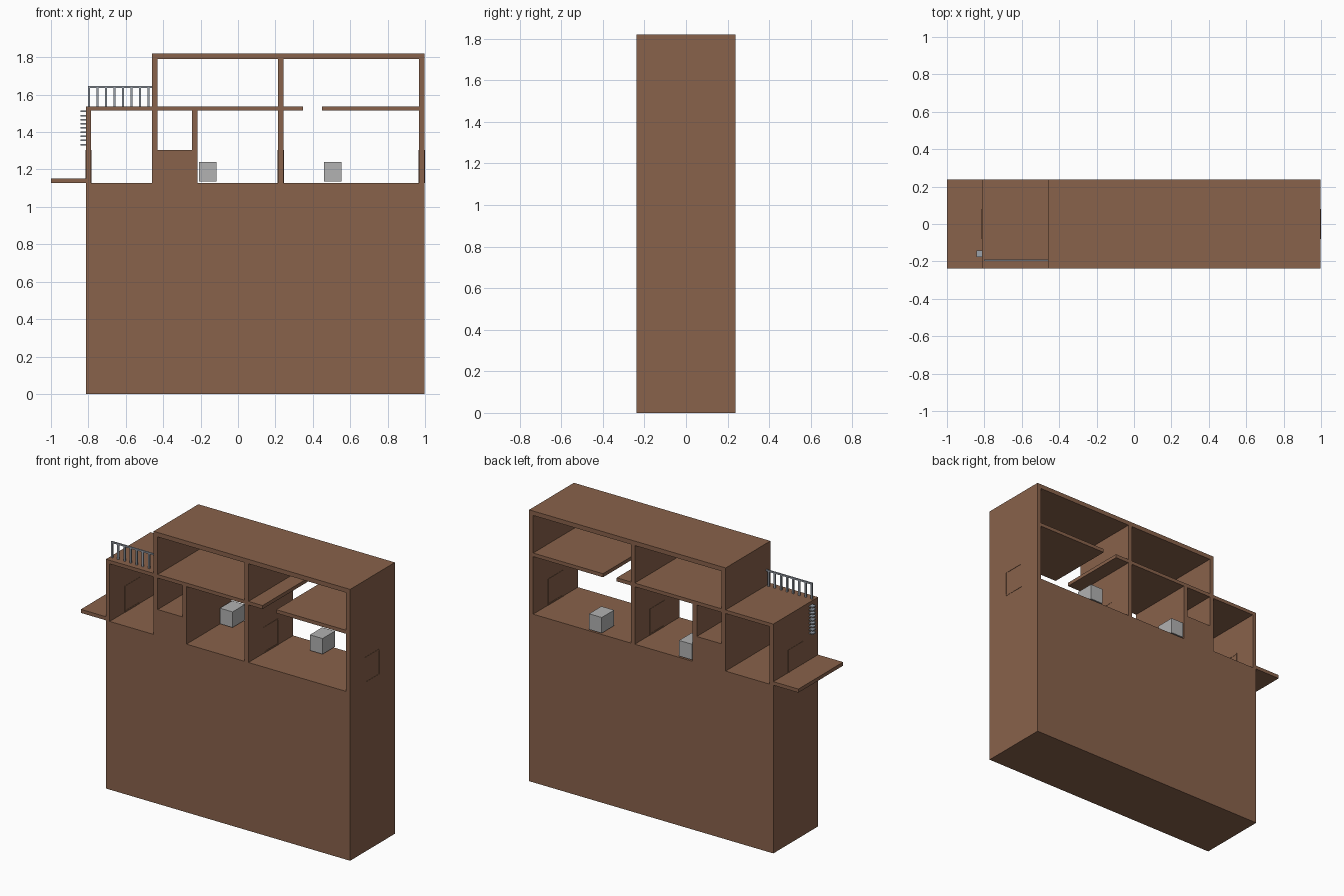
import bpy, bmesh, math
from mathutils import Matrix, Vector

if "Cube" in bpy.data.objects:
    bpy.data.objects.remove(bpy.data.objects["Cube"])


def material(name, rgb):
    m = bpy.data.materials.new(name)
    m.diffuse_color = (*rgb, 1)
    m.use_nodes = True
    m.node_tree.nodes["Principled BSDF"].inputs["Base Color"].default_value = m.diffuse_color
    return m


BROWN = material("clay brown", (0.25, 0.122, 0.070))
GREY = material("light grey", (0.445, 0.445, 0.445))
STEEL = material("blue grey steel", (0.33, 0.36, 0.41))
DEPTH = 0.237   # half depth of the building


def boxes(name, mat, spans):
    """One object from boxes given as (x0, x1, y0, y1, z0, z1)."""
    bm = bmesh.new()
    for x0, x1, y0, y1, z0, z1 in spans:
        mid = Vector(((x0 + x1) / 2, (y0 + y1) / 2, (z0 + z1) / 2))
        size = Matrix.Diagonal((x1 - x0, y1 - y0, z1 - z0, 1))
        bmesh.ops.create_cube(bm, size=1, matrix=Matrix.Translation(mid) @ size)
    me = bpy.data.meshes.new(name)
    bm.to_mesh(me)
    bm.free()
    me.materials.append(mat)
    ob = bpy.data.objects.new(name, me)
    bpy.context.collection.objects.link(ob)
    return ob


def rect(x0, x1, z0, z1):
    return [(x0, z0), (x1, z0), (x1, z1), (x0, z1)]


# Building: front outline with room openings, extruded through the depth
F, C, U, T = 1.128, 1.514, 1.538, 1.79   # floor, ceiling, upper floor, upper ceiling
outline = [(-0.814, 0), (0.998, 0), (0.998, 1.82), (-0.46, 1.82), (-0.46, U),
           (-0.814, U), (-0.814, 1.152), (-1, 1.152), (-1, F), (-0.814, F)]
left_room = rect(-0.786, -0.46, F, C)
raised_room = rect(-0.43, -0.246, 1.303, C)
middle_room = rect(-0.216, 0.214, F, C)
upper_room = rect(-0.43, 0.214, U, T)
# Right rooms joined by the gap in the upper floor
right_rooms = [(0.244, F), (0.968, F), (0.968, C), (0.45, C), (0.45, U), (0.968, U),
               (0.968, T), (0.244, T), (0.244, U), (0.348, U), (0.348, C), (0.244, C)]

curve = bpy.data.curves.new("building", "CURVE")
curve.dimensions = "2D"
curve.fill_mode = "BOTH"
curve.extrude = DEPTH
for loop in (outline, left_room, raised_room, middle_room, upper_room, right_rooms):
    s = curve.splines.new("POLY")
    s.points.add(len(loop) - 1)
    for p, (x, z) in zip(s.points, loop):
        p.co = (x, z, 0, 1)
    s.use_cyclic_u = True
    s.use_smooth = False
building = bpy.data.objects.new("building", curve)
bpy.context.collection.objects.link(building)
building.rotation_euler.x = math.pi / 2
curve.materials.append(BROWN)
bpy.context.view_layer.objects.active = building
building.select_set(True)
bpy.ops.object.convert(target="MESH")
building = bpy.context.object
bm = bmesh.new()
bm.from_mesh(building.data)
bmesh.ops.remove_doubles(bm, verts=bm.verts, dist=0.0001)
bmesh.ops.recalc_face_normals(bm, faces=bm.faces)
for f in bm.faces:
    f.smooth = False
bm.to_mesh(building.data)
bm.free()

# Thin door frames on both faces of three walls
W, H, R, P = 0.08, 1.304, 0.009, 0.002
for name, x0, x1 in (("left_door_frame", -0.814, -0.786),
                     ("middle_door_frame", 0.214, 0.244),
                     ("right_door_frame", 0.968, 0.998)):
    bars = []
    for a, b in ((x0 - P, x0 + P), (x1 - P, x1 + P)):
        bars += [(a, b, -W, -W + R, F, H), (a, b, W - R, W, F, H),
                 (a, b, -W + R, W - R, H - R, H), (a, b, -W + R, W - R, F, F + R)]
    boxes(name, BROWN, bars)

# Storage crates at the back of the rooms
for i, x in enumerate((-0.208, 0.46)):
    boxes(f"crate_{i + 1}", GREY, [(x, x + 0.094, 0.105, 0.236, 1.136, 1.241)])

# Roof terrace railing
posts = [(-0.803 + i * 0.0455, -0.791 + i * 0.0455, -0.199, -0.189, U, 1.64)
         for i in range(8)]
boxes("terrace_railing", STEEL, posts + [(-0.803, -0.459, -0.199, -0.189, 1.636, 1.646)])

# Wall ladder rungs
boxes("ladder_rungs", STEEL,
      [(-0.843, -0.812, -0.176, -0.142, 1.329 + i * 0.0222, 1.337 + i * 0.0222)
       for i in range(9)])
